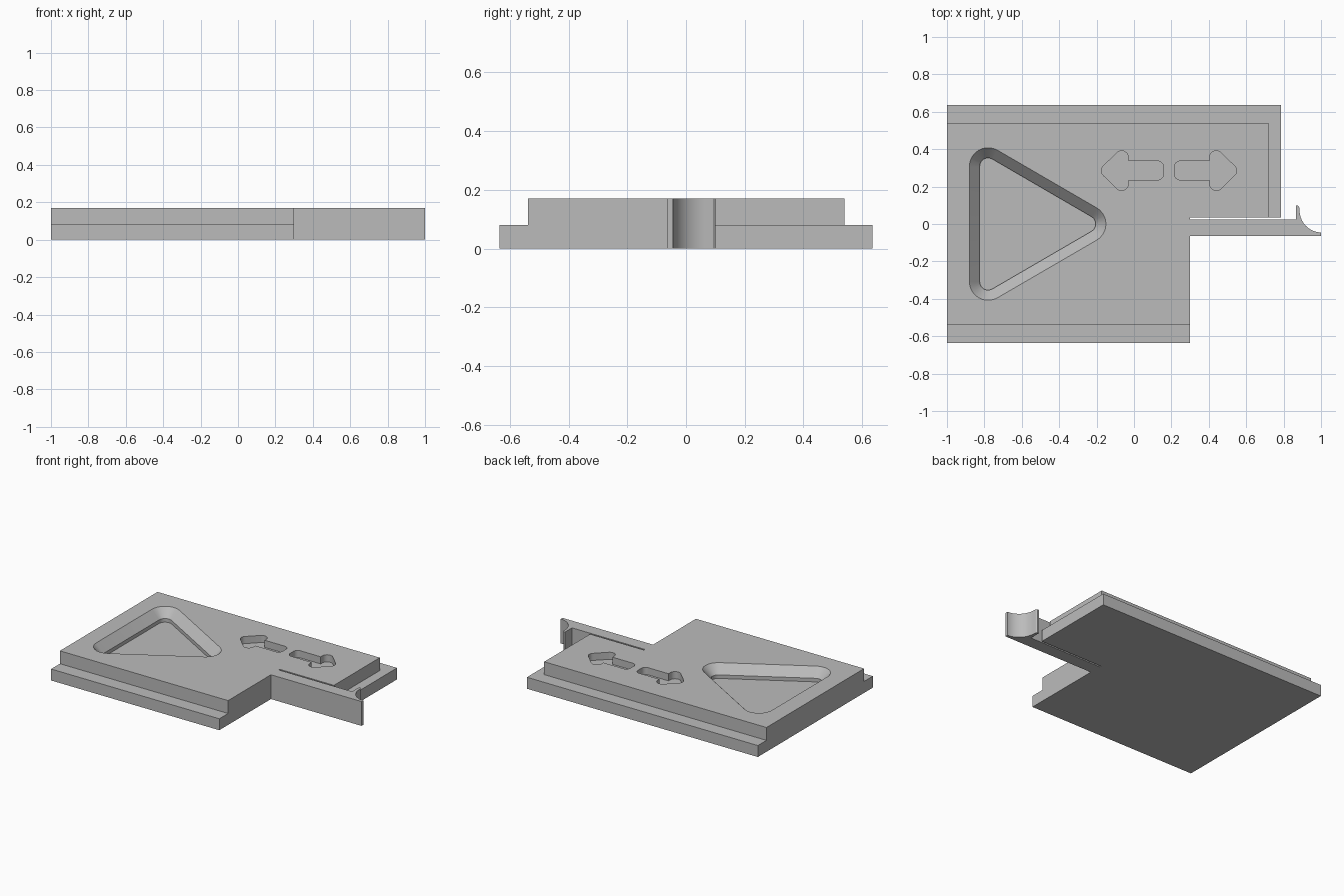
import bpy, bmesh, math
from mathutils import Vector

if "Cube" in bpy.data.objects:
    bpy.data.objects.remove(bpy.data.objects["Cube"])

TOP, STEP = 0.17, 0.08

grey = bpy.data.materials.new("plain grey")
grey.use_nodes = True
colour = (0.5, 0.5, 0.5, 1)
grey.diffuse_color = colour
grey.node_tree.nodes["Principled BSDF"].inputs["Base Color"].default_value = colour


def loft(name, rings):
    """Closed solid through rings given as (outline, height), bottom first."""
    bm = bmesh.new()
    loops = [[bm.verts.new((x, y, z)) for x, y in pts] for pts, z in rings]
    for low, high in zip(loops, loops[1:]):
        for i in range(len(low)):
            j = (i + 1) % len(low)
            bm.faces.new((low[i], low[j], high[j], high[i]))
    bm.faces.new(loops[0][::-1])
    bm.faces.new(loops[-1])
    bmesh.ops.recalc_face_normals(bm, faces=bm.faces)
    mesh = bpy.data.meshes.new(name)
    bm.to_mesh(mesh)
    bm.free()
    mesh.materials.append(grey)
    obj = bpy.data.objects.new(name, mesh)
    bpy.context.collection.objects.link(obj)
    return obj


def rounded(centres, r, steps=10):
    """Outline of a convex counter-clockwise polygon grown by radius r."""
    out, n = [], len(centres)
    for i in range(n):
        a, b, c = (Vector(centres[(i + k) % n]) for k in (-1, 0, 1))
        start = math.atan2(*(b - a).yx) - math.pi / 2
        turn = (math.atan2(*(c - b).yx) - math.pi / 2 - start) % math.tau
        for s in range(steps + 1):
            t = start + turn * s / steps
            out.append((b.x + r * math.cos(t), b.y + r * math.sin(t)))
    return out


def rect(x0, y0, x1, y1):
    return [(x0, y0), (x1, y0), (x1, y1), (x0, y1)]


def cut(target, cutter):
    cutter.hide_render = True
    mod = target.modifiers.new("cut", "BOOLEAN")
    mod.operation, mod.solver, mod.object = "DIFFERENCE", "EXACT", cutter
    bpy.context.view_layer.objects.active = target
    bpy.ops.object.modifier_apply(modifier=mod.name)
    bpy.data.objects.remove(cutter)


# Plate with the spring arm and its hooked end in one outline
hook = [(1 - 0.115 * math.cos(t), 0.075 - 0.12 * math.sin(t))
        for t in (math.pi / 2 * (1 - i / 16) for i in range(17))]
outline = [(-1, -0.635), (0.3, -0.635), (0.3, -0.065), (1, -0.065)] + hook + [
    (0.883, 0.092), (0.876, 0.1), (0.865, 0.1), (0.865, 0.023), (0.3, 0.023),
    (0.3, 0.034), (0.785, 0.034), (0.785, 0.635), (-1, 0.635)]
plate = loft("cover_plate", [(outline, 0), (outline, TOP)])

# Stepped ledges along the front, back and right edges
for area in (rect(-1.1, -0.8, 0.4, -0.538), rect(-1.1, 0.54, 0.9, 0.8),
             rect(0.718, 0.029, 0.82, 0.7)):
    cut(plate, loft("ledge_cutter", [(area, STEP), (area, TOP + 0.1)]))

# Triangular finger recess with a sloped rim
corners = [(-0.78, -0.308), (-0.25, 0), (-0.78, 0.308)]
cut(plate, loft("recess_cutter", [
    (rounded(corners, r), z)
    for r, z in ((0.045, 0.085), (0.045, 0.11), (0.1, TOP), (0.155, TOP + 0.06))]))

# Pair of engraved arrows pointing apart
MID = 0.187
for side in (-1, 1):
    head = [(MID + side * dx, 0.285 + dy)
            for dx, dy in ((0.325, 0), (0.253, -0.07), (0.253, 0.07))]
    if side > 0:
        head.reverse()
    ends = sorted(MID + side * d for d in (0.06, 0.27))
    stem = rect(ends[0], 0.267, ends[1], 0.305)
    for shape, r in ((head, 0.036), (stem, 0.031)):
        ring = rounded(shape, r)
        cut(plate, loft("arrow_cutter", [(ring, TOP - 0.05), (ring, TOP + 0.05)]))

# Smooth the rounded walls, keep edges sharp
bpy.ops.object.select_all(action="DESELECT")
plate.select_set(True)
bpy.context.view_layer.objects.active = plate
bpy.ops.object.shade_smooth_by_angle(angle=math.radians(30))
